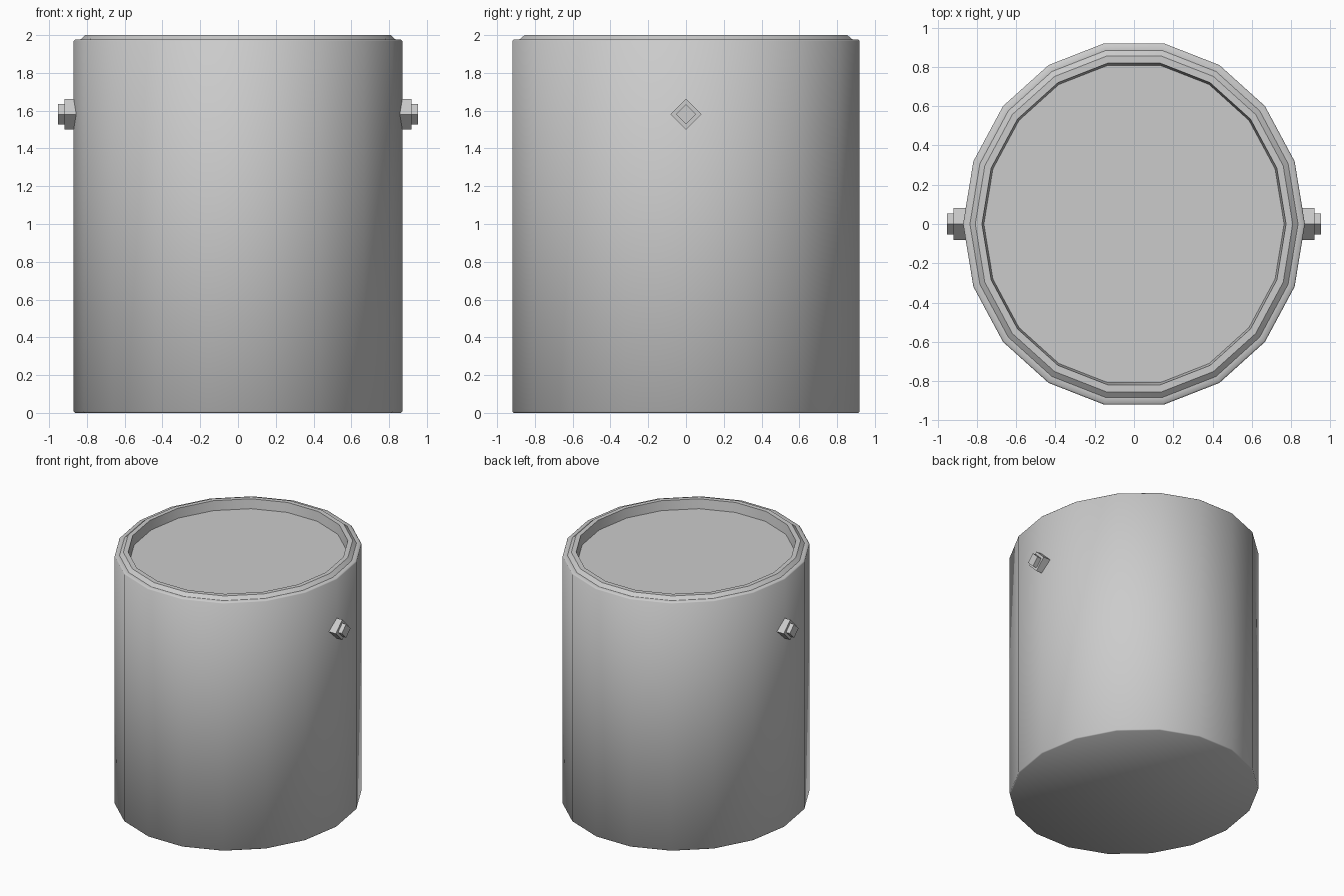
import bpy, bmesh, math

if "Cube" in bpy.data.objects:
    bpy.data.objects.remove(bpy.data.objects["Cube"])

SIDES = 18
Y_STRETCH = 1.0735  # the can is slightly oval


def finish(name, bm, smooth=None):
    """Turn a bmesh into a named object, optionally smooth shaded."""
    mesh = bpy.data.meshes.new(name)
    bm.to_mesh(mesh)
    bm.free()
    obj = bpy.data.objects.new(name, mesh)
    bpy.context.collection.objects.link(obj)
    if smooth:
        bpy.context.view_layer.objects.active = obj
        obj.select_set(True)
        bpy.ops.object.shade_smooth_by_angle(angle=math.radians(smooth))
        obj.select_set(False)
    return obj


def lathe(name, profile, cap_start=False, cap_end=False, smooth=None):
    """Sweep (radius, z) points round z into an 18-sided oval shell."""
    bm = bmesh.new()
    rings = []
    for r, z in profile:
        rings.append([bm.verts.new((r * math.cos(2 * math.pi * i / SIDES),
                                    r * Y_STRETCH * math.sin(2 * math.pi * i / SIDES), z))
                      for i in range(SIDES)])
    for a, b in zip(rings, rings[1:]):
        for i in range(SIDES):
            j = (i + 1) % SIDES
            bm.faces.new((a[i], a[j], b[j], b[i]))
    if cap_start:
        bm.faces.new(rings[0][::-1])
    if cap_end:
        bm.faces.new(rings[-1])
    return finish(name, bm, smooth)


def handle_lug(name, side):
    """Two stacked diamond-section blocks pointing out along x."""
    bm = bmesh.new()
    z = 1.581
    for half, x0, x1 in ((0.081, 0.84, 0.918), (0.054, 0.918, 0.952)):
        a, b = [[bm.verts.new((side * x, half * math.cos(k * math.pi / 2),
                               z + half * math.sin(k * math.pi / 2))) for k in range(4)]
                for x in (x0, x1)]
        for k in range(4):
            bm.faces.new((a[k], a[(k + 1) % 4], b[(k + 1) % 4], b[k]))
        bm.faces.new(b)
        bm.faces.new(a[::-1])
    bmesh.ops.recalc_face_normals(bm, faces=bm.faces)
    return finish(name, bm)


# Can wall, base and flat outer shoulder, softly rounded at the corners
lathe("can_body", [(0.863, 0), (0.87, 0.007), (0.87, 1.969), (0.863, 1.976), (0.835, 1.976)],
      cap_start=True, smooth=60)

# Raised rim with the recessed lid inside it
lathe("rim_and_lid", [(0.835, 1.976), (0.808, 2.0), (0.774, 2.0), (0.764, 1.926)],
      cap_end=True, smooth=25)

# Handle pivots on both sides
for side, label in ((1, "right"), (-1, "left")):
    handle_lug("handle_lug_" + label, side)
